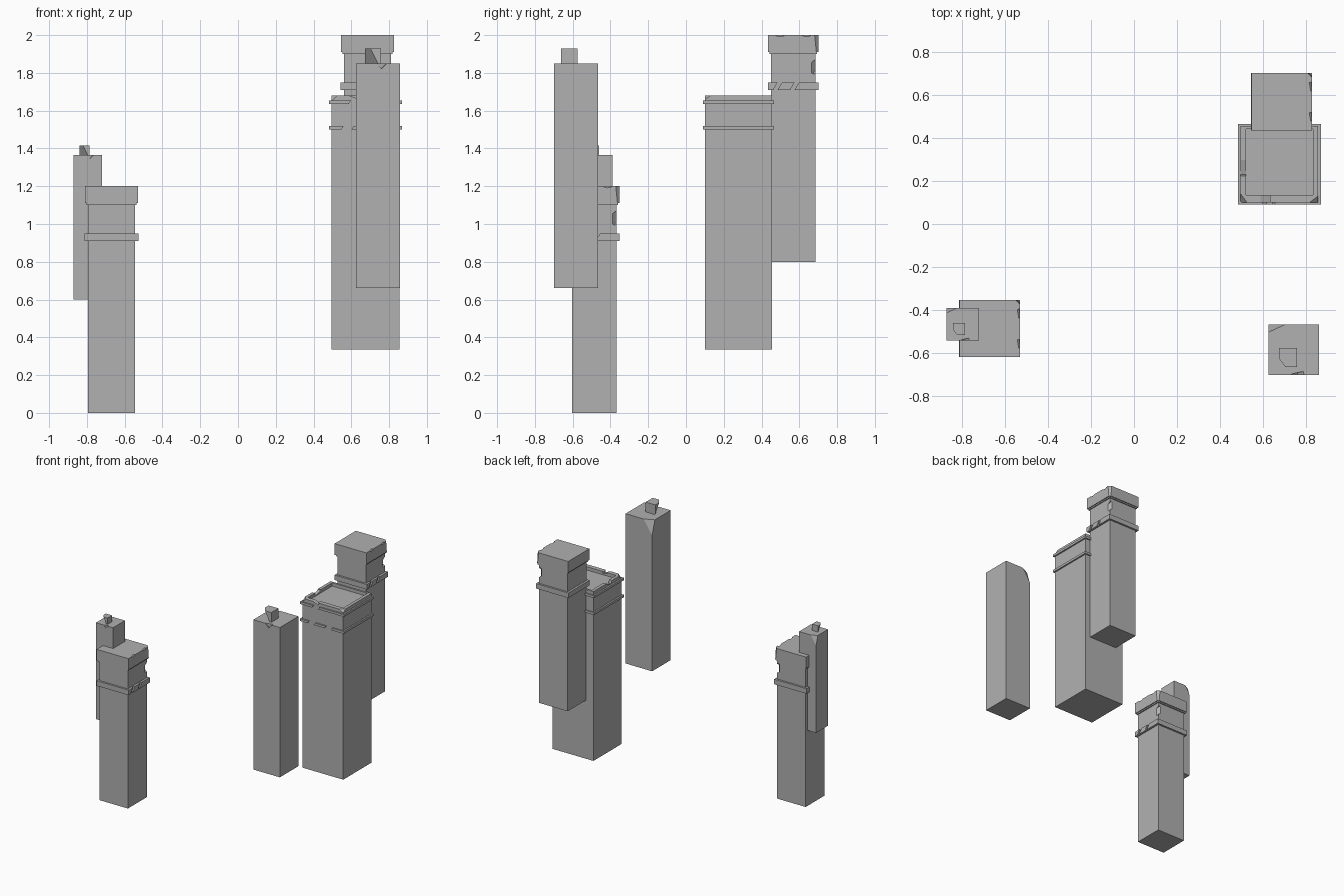
import bpy, bmesh, math
from mathutils import Vector, Euler

cube = bpy.data.objects.get("Cube")
if cube:
    bpy.data.objects.remove(cube, do_unlink=True)

stone = bpy.data.materials.new("grey stone")
stone.use_nodes = True
GREY = (0.44, 0.44, 0.44, 1)
stone.diffuse_color = GREY
stone.node_tree.nodes["Principled BSDF"].inputs["Base Color"].default_value = GREY


def block(name, lo, hi, chips=()):
    """Box from lo to hi; each chip is (corner, legs), slicing that corner off."""
    lo, hi = Vector(lo), Vector(hi)
    bm = bmesh.new()
    bmesh.ops.create_cube(bm, size=1)
    for v in bm.verts:
        v.co = (lo + hi) / 2 + v.co * (hi - lo)
    for corner, legs in chips:
        point = Vector(corner) + Vector((legs[0], 0, 0))
        normal = -Vector([1 / leg for leg in legs])
        cut = bmesh.ops.bisect_plane(
            bm, geom=bm.verts[:] + bm.edges[:] + bm.faces[:], dist=1e-5,
            plane_co=point, plane_no=normal.normalized(), clear_outer=True)
        rim = [e for e in cut["geom_cut"] if isinstance(e, bmesh.types.BMEdge)]
        bmesh.ops.holes_fill(bm, edges=rim)
    bmesh.ops.recalc_face_normals(bm, faces=bm.faces)
    mesh = bpy.data.meshes.new(name)
    bm.to_mesh(mesh)
    bm.free()
    mesh.materials.append(stone)
    obj = bpy.data.objects.new(name, mesh)
    bpy.context.collection.objects.link(obj)
    return obj


def notch(obj, centre, size, turn=(0, 0, 0)):
    """Break a piece out of a block with a turned box."""
    half = Vector(size) / 2
    cutter = block("cutter", -half, half)
    cutter.location = centre
    cutter.rotation_euler = Euler([math.radians(a) for a in turn])
    mod = obj.modifiers.new("notch", 'BOOLEAN')
    mod.operation, mod.object, mod.solver = 'DIFFERENCE', cutter, 'EXACT'
    bpy.context.view_layer.objects.active = obj
    bpy.ops.object.modifier_apply(modifier=mod.name)
    bpy.data.objects.remove(cutter, do_unlink=True)


def banded_pillar(side, x, y, z):
    """Square pillar with a broken band, nicked neck and heavy cap."""
    shaft = block(side + "_banded_shaft", (x - .125, y - .118, z), (x + .125, y + .118, z + 1.12))
    # nick in the back corner of the neck
    notch(shaft, (x + .132, y + .125, z + 1.035), (.05, .07, .05), (45, 0, 45))
    band = block(side + "_band", (x - .142, y - .133, z + .91), (x + .142, y + .133, z + .95))
    for dy in (-.08, .01):
        notch(band, (x + .145, y + dy, z + .935), (.025, .02, .1), (-30, 0, 0))
    block(side + "_cap_lip", (x - .133, y - .126, z + 1.1), (x + .133, y + .126, z + 1.115))
    right, back, top = x + .14, y + .133, z + 1.2
    cap = block(side + "_cap", (x - .14, y - .133, z + 1.11), (right, back, top),
                [((right, back, top), (-.02, -.02, -.2))])
    for dy in (-.07, .07):
        notch(cap, (right, y + dy, top), (.012, .04, .012), (0, 45, 10))


def slim_pillar(side, x, y, z, s):
    """Plain pillar with a chipped corner and a little knob, scaled by s."""
    w, top = .233 * s, z + 1.19 * s
    shaft = block(side + "_slim_shaft", (x, y, z), (x + w, y + w, top),
                  [((x, y + w, top), (.075 * s, -.035 * s, -.11 * s))])
    notch(shaft, (x + .135 * s, y, top), (.04 * s, .02 * s, .04 * s), (0, 45, 12))
    kx, ky, kz = x + .047 * s, y + .037 * s, top + .078 * s
    block(side + "_knob", (kx, ky, top - .01), (kx + .085 * s, ky + .088 * s, kz),
          [((kx, ky, kz), (.03 * s, .04 * s, .06 * s))])


def wide_tower():
    """Broad tower with a recessed roof and two broken string courses."""
    x0, x1, y0, y1, top = .495, .855, .10, .455, 1.68
    tower = block("wide_tower", (x0, y0, .335), (x1, y1, top),
                  [((x0, y0, top), (.03, .04, -.03)), ((x1, y0, top), (-.04, .03, -.02))])
    cx, cy = (x0 + x1) / 2, (y0 + y1) / 2
    notch(tower, (cx, cy + .01, top), (.31, .305, .06))
    # breaks in the parapet
    notch(tower, (x0 + .01, .26, top), (.08, .07, .03), (15, 0, 0))
    notch(tower, (.61, y0 + .01, top), (.06, .08, .015), (0, 20, 0))
    for label, z in (("upper", 1.635), ("lower", 1.50)):
        course = block(label + "_string_course", (x0 - .013, y0 - .01, z),
                       (x1 + .012, y1 + .01, z + .019))
        for bx in ((.58, .73) if label == "lower" else (.62,)):
            notch(course, (bx, y0 - .012, z + .01), (.045, .03, .08), (0, 35, 0))


banded_pillar("right_back", .685, .568, .8)
banded_pillar("left_front", -.67, -.485, 0)
slim_pillar("right_front", .625, -.70, .66, 1)
slim_pillar("left_front", -.87, -.54, .60, .643)
wide_tower()
